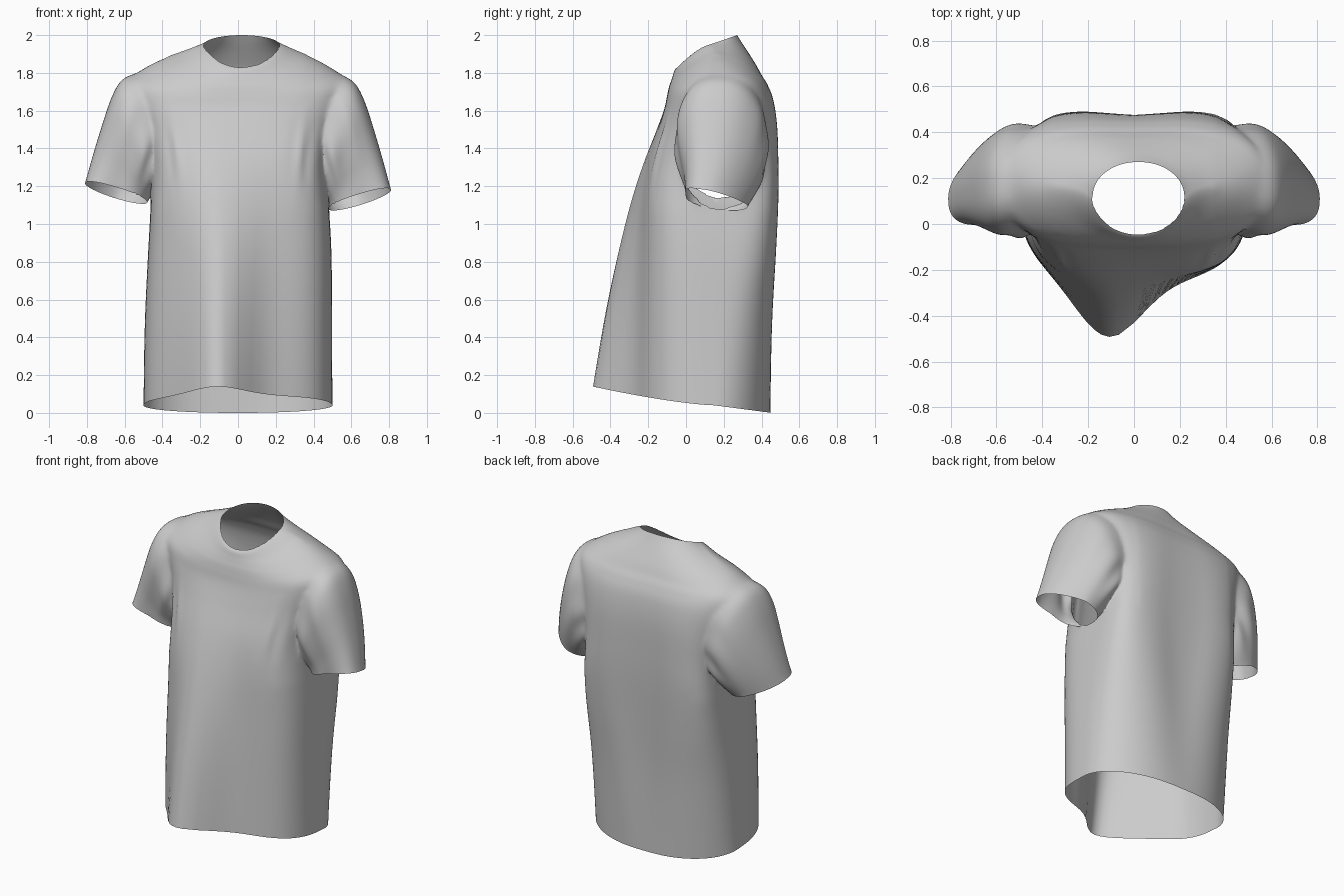
import bpy, bmesh, math
from mathutils import Vector

cube = bpy.data.objects.get("Cube")
if cube:
    bpy.data.objects.remove(cube, do_unlink=True)

fabric = bpy.data.materials.new("light_grey_fabric")
fabric.use_nodes = True
GREY = (0.6, 0.6, 0.6, 1)
fabric.diffuse_color = GREY
fabric.node_tree.nodes["Principled BSDF"].inputs["Base Color"].default_value = GREY

SEGMENTS = 112


def spline(rows, steps):
    """Resample control rows smoothly."""
    out = []
    last = len(rows) - 1
    for i in range(last):
        a, b, c, d = (rows[min(max(i + k, 0), last)] for k in (-1, 0, 1, 2))
        for s in range(steps):
            t = s / steps
            out.append([q + t / 2 * (r - p + t * (2 * p - 5 * q + 4 * r - e + t * (3 * (q - r) + e - p)))
                        for p, q, r, e in zip(a, b, c, d)])
    return out + [list(rows[-1])]


def bump(value, centre, width):
    return math.exp(-((value - centre) / width) ** 2)


def loft(name, rings):
    """Closed solid from rings; its end caps use the second material slot."""
    bm = bmesh.new()
    loops = [[bm.verts.new(p) for p in ring] for ring in rings]
    for lower, upper in zip(loops, loops[1:]):
        for i in range(SEGMENTS):
            j = (i + 1) % SEGMENTS
            bm.faces.new((lower[i], lower[j], upper[j], upper[i]))
    for loop in (loops[0], loops[-1]):
        middle = bm.verts.new(sum((v.co for v in loop), Vector()) / SEGMENTS)
        for i in range(SEGMENTS):
            bm.faces.new((loop[i - 1], loop[i], middle)).material_index = 1
    bmesh.ops.recalc_face_normals(bm, faces=bm.faces)
    mesh = bpy.data.meshes.new(name)
    bm.to_mesh(mesh)
    bm.free()
    mesh.materials.append(fabric)
    mesh.materials.append(fabric)
    obj = bpy.data.objects.new(name, mesh)
    bpy.context.collection.objects.link(obj)
    return obj


# Torso rows: half width, side y, front y, front drape, back y,
# side z, front z, back z, front and back roundness
TORSO = [
    (.5, .15, -.25, .245, .455, .04, .14, 0, .7, .95),
    (.495, .15, -.24, .19, .47, .5, .52, .5, .66, .75),
    (.485, .15, -.23, .13, .485, .85, .85, .85, .62, .54),
    (.47, .16, -.22, .07, .494, 1.12, 1.12, 1.12, .56, .42),
    (.46, .16, -.195, .03, .494, 1.32, 1.32, 1.32, .56, .42),
    (.49, .17, -.145, .01, .487, 1.52, 1.5, 1.52, .6, .48),
    (.545, .18, -.115, 0, .466, 1.67, 1.61, 1.66, .66, .58),
    (.575, .18, -.1, 0, .435, 1.765, 1.68, 1.74, .74, .68),
    (.51, .18, -.09, 0, .405, 1.82, 1.725, 1.79, .8, .74),
    (.42, .17, -.08, 0, .378, 1.87, 1.755, 1.84, .86, .82),
    (.31, .16, -.07, 0, .34, 1.913, 1.785, 1.9, .94, .9),
    (.235, .14, -.06, 0, .3, 1.942, 1.815, 1.96, 1, 1),
    (.2, .12, -.045, 0, .275, 1.948, 1.83, 2, 1, 1),
]


def torso_ring(row):
    w, side, front, drape, back, zs, zf, zb, round_front, round_back = row
    shift = .2 * max(0, zs - 1.85) + .01 * bump(zs, .95, .4)
    ring = []
    for i in range(SEGMENTS):
        a = math.tau * i / SEGMENTS
        c, s = math.cos(a), math.sin(a)
        q = round_back if s > 0 else round_front
        x = w * math.copysign(abs(c) ** q, c)
        depth = abs(s) ** q
        if s > 0:
            y = side + (back - side) * depth
            y -= .025 * bump(x, 0, .16) * bump(zs, .9, .8)
            z = zs + (zb - zs) * depth
        else:
            y = side + (front - side) * depth - drape * bump(x, -.11, .2) * depth
            z = zs + (zf - zs) * ((side - y) / (side - front + drape)) ** 1.4
            # Soft chest folds hanging in front of each armhole
            for sign in (-1, 1):
                fold = bump(x, sign * .37, .07) * bump(zs, 1.38, .17)
                y += .01 * depth * fold * math.sin(70 * (x * sign - .12 * zs))
        ring.append((x + shift, y, z))
    return ring


# Sleeve rows: outer x and z, inner x and z, front y, back y
SLEEVE = [
    (.34, 1.71, .28, 1.36, .05, .34),
    (.48, 1.785, .34, 1.3, -.01, .41),
    (.6, 1.765, .385, 1.24, -.045, .43),
    (.665, 1.665, .415, 1.19, -.055, .43),
    (.72, 1.5, .44, 1.15, -.035, .41),
    (.77, 1.33, .465, 1.11, -.01, .37),
    (.81, 1.18, .48, 1.08, 0, .325),
]


def sleeve_ring(row, side, u):
    xo, zo, xi, zi, front, back = row
    lift = .035 * u if side < 0 else 0
    ring = []
    for i in range(SEGMENTS):
        a = math.tau * i / SEGMENTS
        c, s = math.cos(a), math.sin(a)
        # Gathered folds on the underarm half, fading towards the cuff
        ripple = 1 + .05 * math.sin(11 * a + 5 * u) * bump(u, .5, .25) * bump(c, -.4, .6)
        q = .74 + .24 * u if s > 0 else .8
        across = math.copysign(abs(c) ** q, c) * ripple
        depth = math.copysign(abs(s) ** q, s) * ripple
        x = (xo + xi) / 2 + (xo - xi) / 2 * across
        z = (zo + zi) / 2 + (zo - zi) / 2 * across - .03 * u * s
        y = (front + back) / 2 + (back - front) / 2 * depth * (1 - .12 * c) - .05 * u * max(c, 0)
        ring.append((side * x, y, z + lift))
    return ring


shirt = loft("shirt", [torso_ring(r) for r in spline(TORSO, 6)])
sleeve_rows = spline(SLEEVE, 7)

# Join both sleeves to the torso
bpy.context.view_layer.objects.active = shirt
for side, name in ((1, "left_sleeve"), (-1, "right_sleeve")):
    rings = [sleeve_ring(r, side, i / (len(sleeve_rows) - 1)) for i, r in enumerate(sleeve_rows)]
    sleeve = loft(name, rings)
    join = shirt.modifiers.new("join_sleeve", "BOOLEAN")
    join.operation = "UNION"
    join.solver = "EXACT"
    join.object = sleeve
    bpy.ops.object.modifier_apply(modifier=join.name)
    bpy.data.objects.remove(sleeve, do_unlink=True)

# Open the neck, hem and cuffs, then soften the armhole seams
bm = bmesh.new()
bm.from_mesh(shirt.data)
bmesh.ops.delete(bm, geom=[f for f in bm.faces if f.material_index == 1], context="FACES")
bmesh.ops.remove_doubles(bm, verts=bm.verts, dist=.004)
seams = [v for v in bm.verts if not v.is_boundary and abs(v.co.x) > .36 and v.co.z > 1.1]
for _ in range(10):
    bmesh.ops.smooth_vert(bm, verts=seams, factor=.5, use_axis_x=True, use_axis_y=True, use_axis_z=True)
bm.to_mesh(shirt.data)
bm.free()
while len(shirt.data.materials) > 1:
    shirt.data.materials.pop()

bpy.ops.object.select_all(action="DESELECT")
shirt.select_set(True)
bpy.ops.object.shade_smooth_by_angle(angle=math.radians(80))
